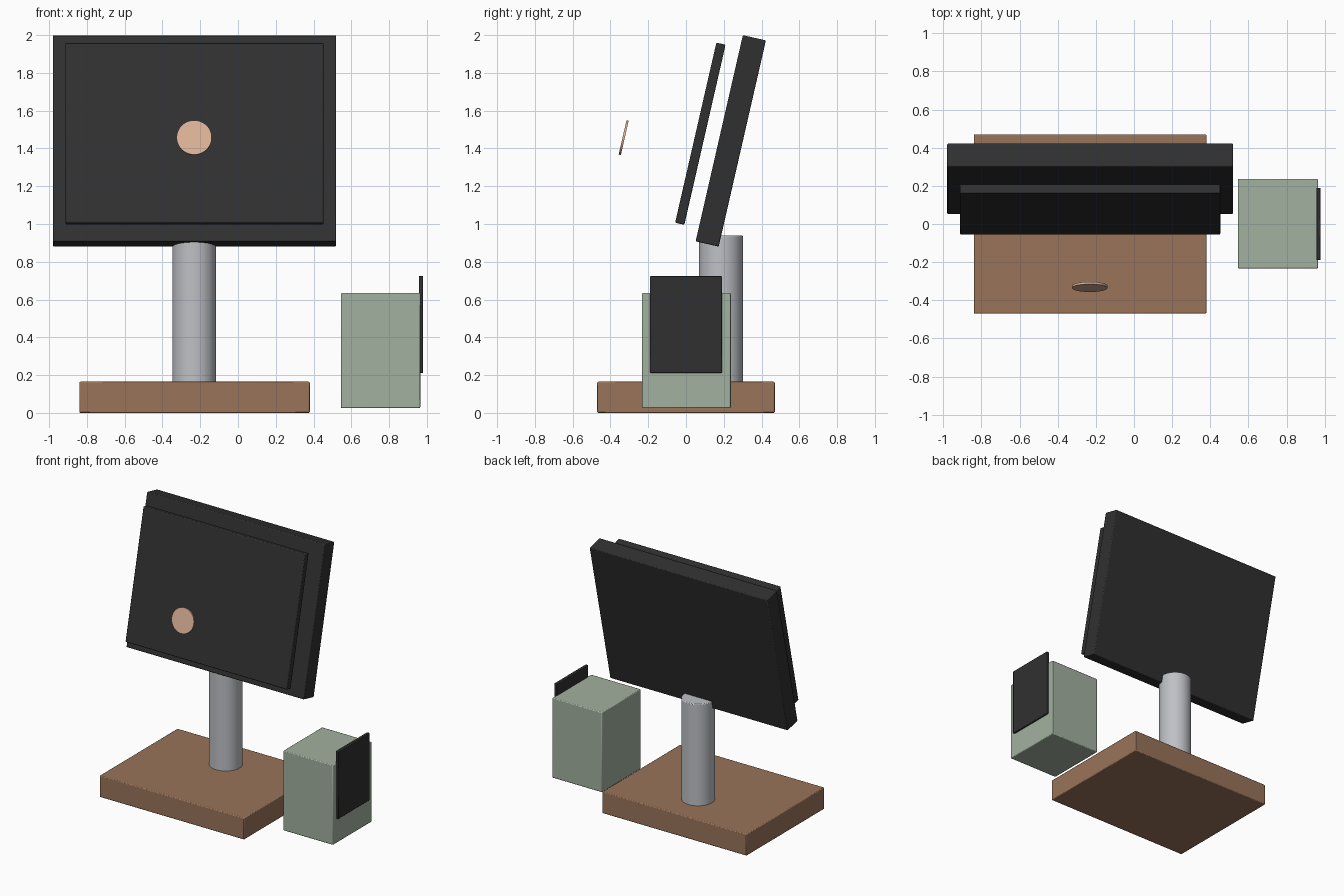
import bpy, math

if "Cube" in bpy.data.objects:
    bpy.data.objects.remove(bpy.data.objects["Cube"])

TILT = math.radians(-12.9)  # the display leans back
AXIS_X = -0.23              # centre line of stand and display


def material(name, rgb):
    m = bpy.data.materials.new(name)
    m.diffuse_color = (*rgb, 1)
    m.use_nodes = True
    m.node_tree.nodes["Principled BSDF"].inputs["Base Color"].default_value = m.diffuse_color
    return m


wood = material("brown wood", (0.32, 0.175, 0.10))
metal = material("light grey metal", (0.52, 0.53, 0.56))
black = material("charcoal black", (0.03, 0.03, 0.03))
green = material("sage green", (0.36, 0.44, 0.35))
tan = material("peach tan", (0.72, 0.45, 0.31))


def finish(ob, name, mat, bevel):
    ob.name = name
    ob.data.materials.append(mat)
    bpy.ops.object.transform_apply(location=False, rotation=False, scale=True)
    if bevel:
        b = ob.modifiers.new("soft edges", "BEVEL")
        b.width = bevel
        b.segments = 2
        b.limit_method = "ANGLE"
    bpy.ops.object.shade_smooth_by_angle(angle=math.radians(30))
    return ob


def box(name, centre, size, mat, bevel=0.006, tilt=0.0):
    bpy.ops.mesh.primitive_cube_add(size=1, location=centre, rotation=(tilt, 0, 0))
    ob = bpy.context.object
    ob.scale = size
    return finish(ob, name, mat, bevel)


def cylinder(name, centre, radius, depth, mat, bevel=0.0, tilt=0.0):
    bpy.ops.mesh.primitive_cylinder_add(vertices=48, radius=radius, depth=depth,
                                        location=centre, rotation=(tilt, 0, 0))
    return finish(bpy.context.object, name, mat, bevel)


# Stand
box("base", (AXIS_X, 0, 0.0825), (1.22, 0.94, 0.165), wood)
cylinder("post", (AXIS_X - 0.002, 0.185, 0.545), 0.116, 0.79, metal, 0.006)

# Leaning display: housing, screen panel in front, floating round button
box("display_housing", (AXIS_X, 0.237, 1.44), (1.50, 0.125, 1.12), black, 0.006, TILT)
box("screen_panel", (AXIS_X, 0.076, 1.478), (1.365, 0.05, 0.978), black, 0.006, TILT)
cylinder("round_button", (AXIS_X - 0.002, -0.33, 1.457), 0.093, 0.012, tan, 0.0,
         TILT + math.pi / 2)

# Side unit with its dark plate
box("side_unit", (0.755, 0.002, 0.33), (0.42, 0.47, 0.61), green)
box("side_plate", (0.968, 0, 0.468), (0.022, 0.38, 0.515), black, 0.004)
